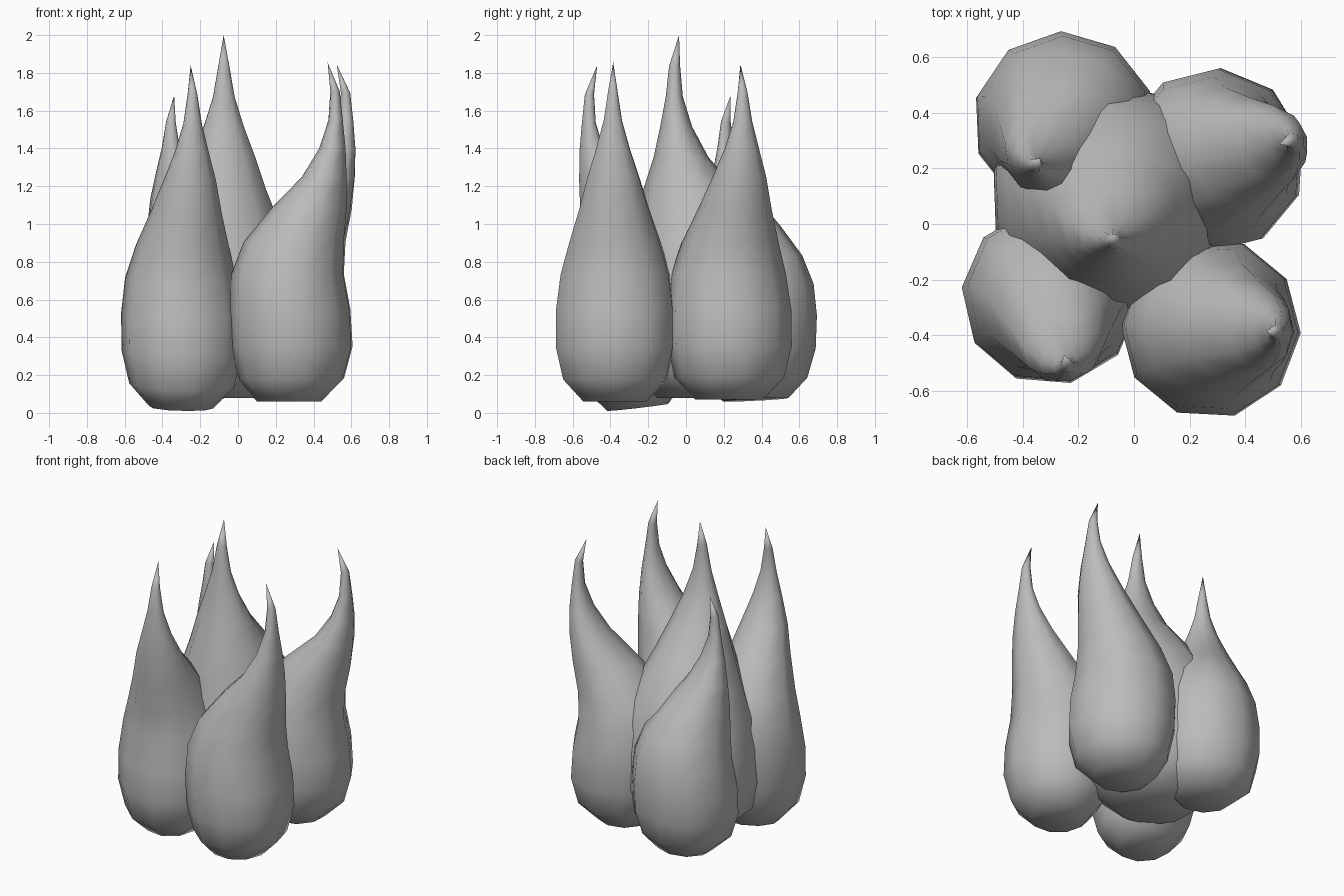
import bpy, bmesh, math
from mathutils import Matrix, Vector

cube = bpy.data.objects.get("Cube")
if cube:
    bpy.data.objects.remove(cube, do_unlink=True)

grey = bpy.data.materials.new("plain_grey")
grey.use_nodes = True
colour = (0.5, 0.5, 0.5, 1)
grey.diffuse_color = colour
grey.node_tree.nodes["Principled BSDF"].inputs["Base Color"].default_value = colour

SIDES = 10
# Teardrop rings: height fraction, lean, radius along the lean, radius across it
RINGS = [
    (0.0, -0.01, 0.17, 0.175), (0.065, 0.0, 0.275, 0.285), (0.16, 0.0, 0.32, 0.325),
    (0.27, -0.01, 0.32, 0.325), (0.375, -0.02, 0.297, 0.3), (0.47, 0.014, 0.265, 0.25),
    (0.57, 0.096, 0.2, 0.19), (0.663, 0.177, 0.118, 0.142), (0.747, 0.22, 0.07, 0.092),
    (0.83, 0.237, 0.038, 0.05), (0.915, 0.234, 0.025, 0.026),
]
TIP_LEAN = 0.195


def flame(name, base, top, sizes, lean, angle, tilt=0.0):
    """Loft a leaning teardrop with a hooked tip; sizes are its girth low down and at the tip."""
    x, y, z = base
    height = top - z
    bm = bmesh.new()
    rows = []
    for h, shift, along, across in RINGS:
        size = sizes[0] + (sizes[1] - sizes[0]) * h
        row = []
        for i in range(SIDES):
            a = math.tau * i / SIDES
            u = math.cos(a) * along * size
            v = math.sin(a) * across * size
            drop = tilt * u * (1 - h)
            row.append(bm.verts.new((shift * lean + u, v, h * height - drop)))
        rows.append(row)
    for low, high in zip(rows, rows[1:]):
        for i in range(SIDES):
            j = (i + 1) % SIDES
            bm.faces.new((low[i], low[j], high[j], high[i]))
    tip = bm.verts.new((TIP_LEAN * lean, 0, height))
    for i in range(SIDES):
        bm.faces.new((rows[-1][i], rows[-1][(i + 1) % SIDES], tip))
    bm.faces.new(rows[0][::-1])
    bm.transform(Matrix.Translation(Vector((x, y, z))) @ Matrix.Rotation(math.radians(angle), 4, "Z"))
    for face in bm.faces:
        face.smooth = True
    mesh = bpy.data.meshes.new(name)
    bm.to_mesh(mesh)
    bm.free()
    mesh.materials.append(grey)
    bpy.context.collection.objects.link(bpy.data.objects.new(name, mesh))


# Five flames: one tall in the middle, four around it
flame("centre_flame", (-0.08, 0.08, 0.08), 2.0, (1.4, 1.15), 0.6, -88)
flame("front_right_flame", (-0.298, -0.265, 0.03), 1.84, (0.98, 1.0), 1.08, -77, 0.12)
flame("front_left_flame", (0.28, -0.375, 0.06), 1.855, (1.0, 1.0), 1.0, -3)
flame("back_left_flame", (0.29, 0.23, 0.07), 1.845, (1.02, 1.02), 1.23, 14)
flame("back_right_flame", (-0.253, 0.362, 0.07), 1.68, (1.01, 1.01), 0.78, -124, 0.06)
